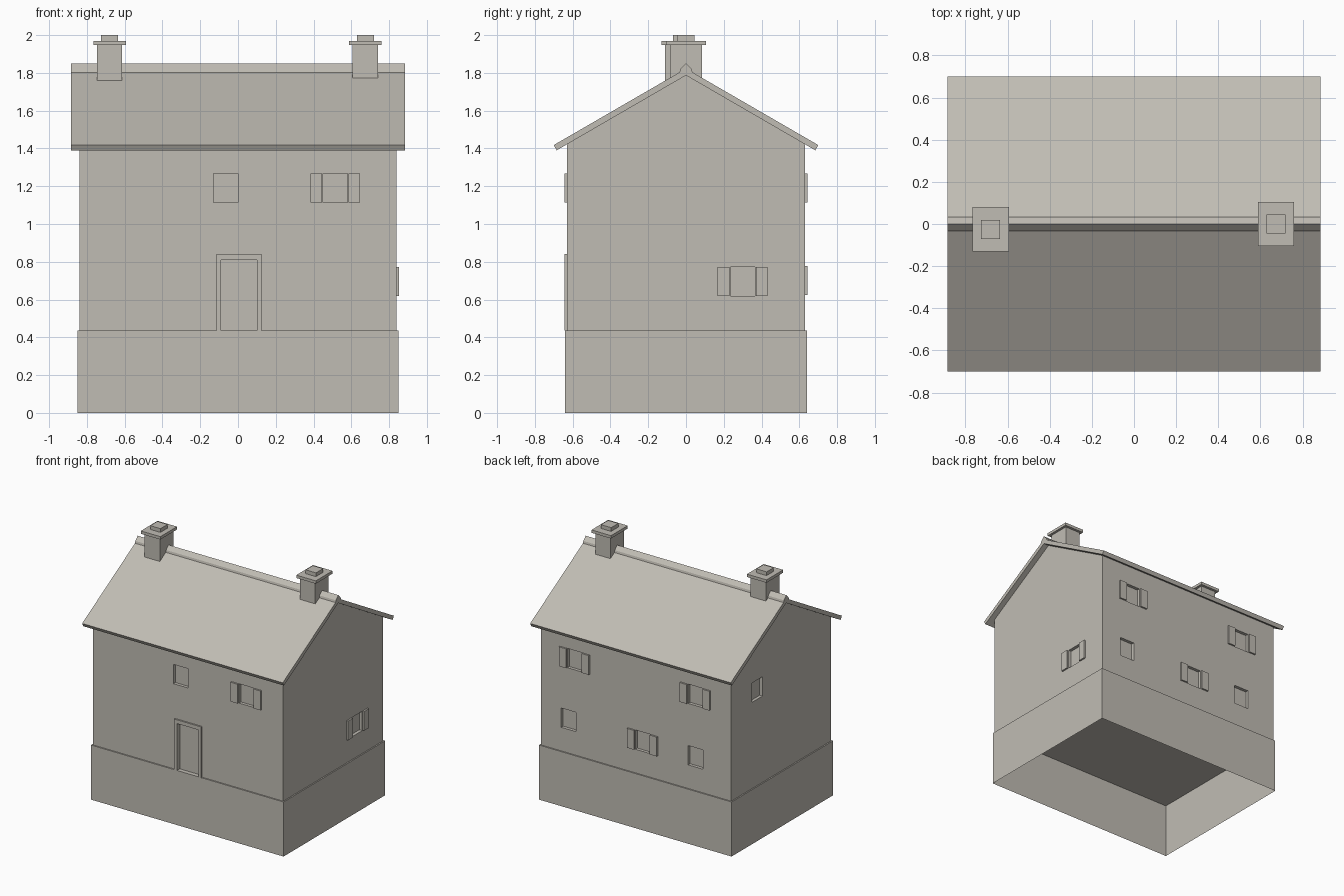
import bpy
import bmesh
from math import pi
from mathutils import Matrix, Vector

if "Cube" in bpy.data.objects:
    bpy.data.objects.remove(bpy.data.objects["Cube"], do_unlink=True)

stone = bpy.data.materials.new("warm grey stone")
stone.use_nodes = True
colour = (0.53, 0.505, 0.455, 1)
stone.diffuse_color = colour
stone.node_tree.nodes["Principled BSDF"].inputs["Base Color"].default_value = colour

WALL_X, WALL_Y = 0.84, 0.63
BASE_TOP = 0.435


def add_object(name, bm):
    bmesh.ops.recalc_face_normals(bm, faces=bm.faces)
    mesh = bpy.data.meshes.new(name)
    bm.to_mesh(mesh)
    bm.free()
    mesh.materials.append(stone)
    obj = bpy.data.objects.new(name, mesh)
    bpy.context.collection.objects.link(obj)
    return obj


def add_box(bm, low, high, matrix=Matrix()):
    low, high = Vector(low), Vector(high)
    place = Matrix.Translation((low + high) / 2) @ Matrix.Diagonal((*(high - low), 1))
    return bmesh.ops.create_cube(bm, size=1, matrix=matrix @ place)["verts"]


def prism(name, profile, half_length):
    """Extrude a (y, z) profile along x."""
    bm = bmesh.new()
    face = bm.faces.new([bm.verts.new((-half_length, y, z)) for y, z in profile])
    result = bmesh.ops.extrude_face_region(bm, geom=[face])
    moved = [v for v in result["geom"] if isinstance(v, bmesh.types.BMVert)]
    bmesh.ops.translate(bm, verts=moved, vec=(2 * half_length, 0, 0))
    return add_object(name, bm)


def side_matrix(side):
    """Frame whose -y points out of the given wall and whose y = 0 lies on it."""
    turn, reach = {"front": (0, WALL_Y), "right_end": (pi / 2, WALL_X),
                   "back": (pi, WALL_Y), "left_end": (-pi / 2, WALL_X)}[side]
    return Matrix.Rotation(turn, 4, "Z") @ Matrix.Translation((0, -reach, 0))


# Plinth, open underneath
bm = bmesh.new()
add_box(bm, (-0.85, -0.64, 0), (0.85, 0.64, BASE_TOP))
bm.faces.ensure_lookup_table()
bottom = min(bm.faces, key=lambda f: f.calc_center_median().z)
bmesh.ops.delete(bm, geom=[bottom], context="FACES_ONLY")
add_object("plinth", bm)

# Gabled walls
walls = prism("walls", [(-WALL_Y, 0.43), (WALL_Y, 0.43), (WALL_Y, 1.425),
                        (0, 1.79), (-WALL_Y, 1.425)], WALL_X)

# Openings: side, centre along the wall, centre height, has shutters
windows = [
    ("front", -0.065, 1.19, False),
    ("front", 0.515, 1.19, True),
    ("right_end", 0.30, 0.695, True),
    ("left_end", -0.30, 1.20, False),
    ("back", -0.54, 1.19, True),
    ("back", 0.525, 1.19, True),
    ("back", -0.595, 0.70, False),
    ("back", 0.06, 0.70, True),
    ("back", 0.525, 0.70, False),
]
cut = bmesh.new()
shutters = bmesh.new()
for side, x, z, shuttered in windows:
    m = side_matrix(side)
    add_box(cut, (x - 0.065, -0.05, z - 0.077), (x + 0.065, 0.025, z + 0.077), m)
    if shuttered:
        for s in (-1, 1):
            inner, outer = sorted((x + s * 0.07, x + s * 0.132))
            add_box(shutters, (inner, -0.013, z - 0.077), (outer, 0.002, z + 0.077), m)
add_object("shutters", shutters)

# Door recess
add_box(cut, (-0.09, -0.05, BASE_TOP), (0.10, 0.025, 0.81), side_matrix("front"))
cutter = add_object("opening_cutter", cut)
cutter.hide_render = True
mod = walls.modifiers.new("openings", "BOOLEAN")
mod.operation = "DIFFERENCE"
mod.solver = "EXACT"
mod.object = cutter
evaluated = walls.evaluated_get(bpy.context.evaluated_depsgraph_get())
cut_mesh = bpy.data.meshes.new_from_object(evaluated)
walls.modifiers.clear()
walls.data = cut_mesh
bpy.data.objects.remove(cutter, do_unlink=True)

# Door surround
bm = bmesh.new()
m = side_matrix("front")
add_box(bm, (-0.115, -0.012, BASE_TOP), (-0.09, 0.002, 0.81), m)
add_box(bm, (0.10, -0.012, BASE_TOP), (0.125, 0.002, 0.81), m)
add_box(bm, (-0.115, -0.012, 0.81), (0.125, 0.002, 0.84), m)
add_object("door_frame", bm)

# Roof slabs and ridge
prism("roof", [(0, 1.823), (0.70, 1.418), (0.685, 1.39), (0, 1.787),
               (-0.685, 1.39), (-0.70, 1.418)], 0.885)
prism("ridge_cap", [(-0.035, 1.80), (-0.03, 1.82), (0, 1.85),
                    (0.03, 1.82), (0.035, 1.80)], 0.885)

# Chimneys: shaft, slab and pot block
for name, cx, cy in (("right_chimney", -0.68, -0.025), ("left_chimney", 0.674, 0.0)):
    bm = bmesh.new()
    for half_x, half_y, low, high in ((0.067, 0.085, 1.75, 1.95),
                                      (0.086, 0.105, 1.947, 1.97),
                                      (0.045, 0.045, 1.968, 2.0)):
        add_box(bm, (cx - half_x, cy - half_y, low), (cx + half_x, cy + half_y, high))
    add_object(name, bm)
